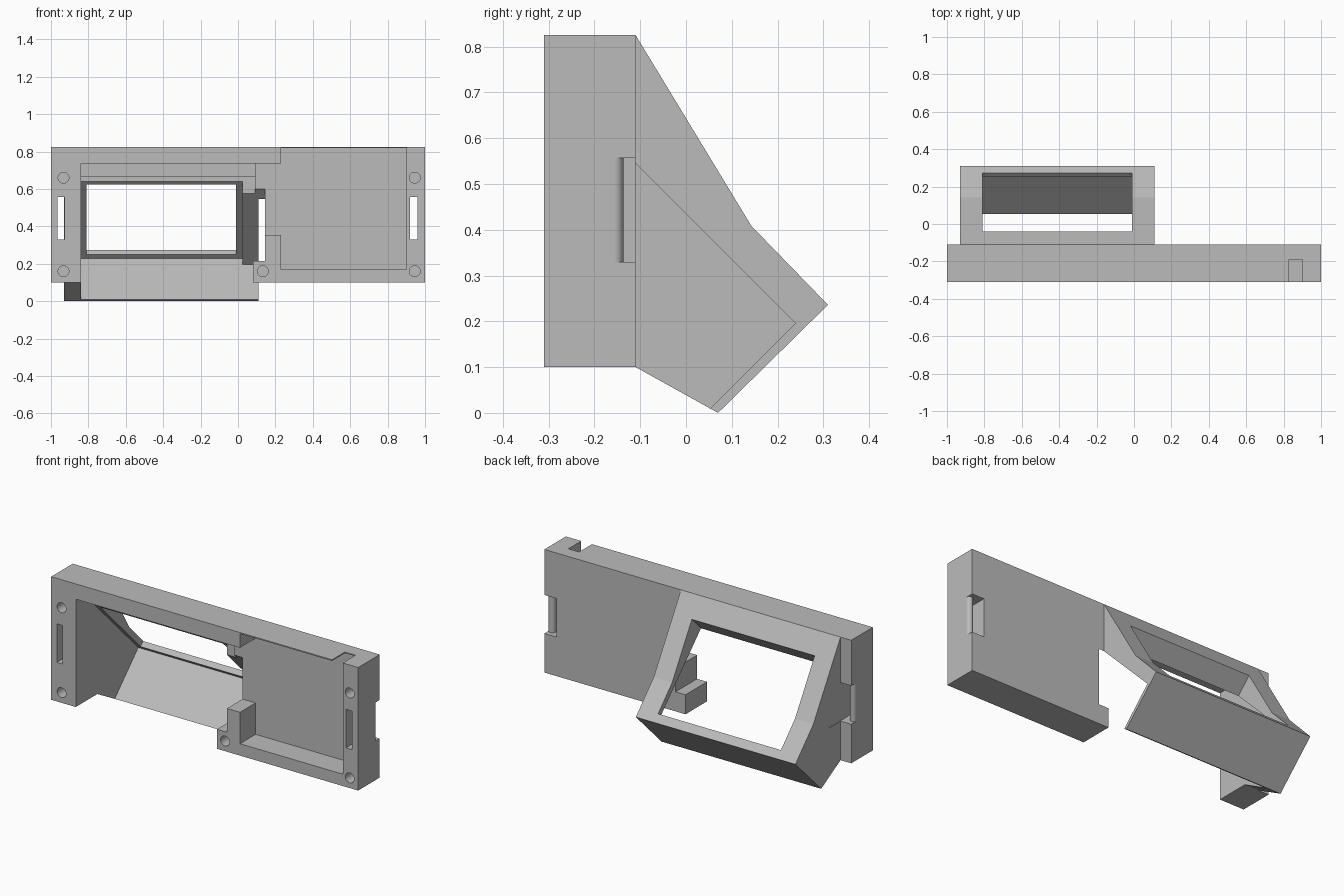
import bpy, bmesh

cube = bpy.data.objects.get("Cube")
if cube:
    bpy.data.objects.remove(cube, do_unlink=True)

grey = bpy.data.materials.new("plain grey")
grey.use_nodes = True
grey.diffuse_color = (0.5, 0.5, 0.5, 1)
grey.node_tree.nodes["Principled BSDF"].inputs["Base Color"].default_value = grey.diffuse_color


def prism(name, x0, x1, profile):
    """Extrude a (y, z) profile from x0 to x1."""
    bm = bmesh.new()
    face = bm.faces.new([bm.verts.new((x0, y, z)) for y, z in profile])
    new = bmesh.ops.extrude_face_region(bm, geom=[face])["geom"]
    verts = [v for v in new if isinstance(v, bmesh.types.BMVert)]
    bmesh.ops.translate(bm, verts=verts, vec=(x1 - x0, 0, 0))
    bmesh.ops.recalc_face_normals(bm, faces=bm.faces)
    mesh = bpy.data.meshes.new(name)
    bm.to_mesh(mesh)
    bm.free()
    mesh.materials.append(grey)
    obj = bpy.data.objects.new(name, mesh)
    bpy.context.collection.objects.link(obj)
    return obj


def box(name, x0, x1, y0, y1, z0, z1):
    return prism(name, x0, x1, [(y0, z0), (y1, z0), (y1, z1), (y0, z1)])


def tilted_box(name, x0, x1, s0, s1, d0, d1):
    """Box turned 45 degrees: s = y + z, d = z - y."""
    corners = [(s0, d0), (s1, d0), (s1, d1), (s0, d1)]
    return prism(name, x0, x1, [((s - d) / 2, (s + d) / 2) for s, d in corners])


def cylinder(name, radius, depth, location, rotation=(0, 0, 0)):
    bpy.ops.mesh.primitive_cylinder_add(vertices=32, radius=radius, depth=depth,
                                        location=location, rotation=rotation)
    obj = bpy.context.object
    obj.name = name
    obj.data.materials.append(grey)
    return obj


def combine(target, tool, operation="DIFFERENCE"):
    """Apply a boolean and discard the tool."""
    tool.hide_render = True
    mod = target.modifiers.new("bool", "BOOLEAN")
    mod.operation, mod.solver, mod.object = operation, "EXACT", tool
    bpy.context.view_layer.update()
    graph = bpy.context.evaluated_depsgraph_get()
    mesh = bpy.data.meshes.new_from_object(target.evaluated_get(graph))
    target.modifiers.clear()
    target.data = mesh
    bpy.data.objects.remove(tool, do_unlink=True)


FRONT, BACK, FLOOR = -0.31, -0.11, -0.165

# Long front frame with the angled display hood on its back
body = box("display_housing", -1, 1, FRONT, BACK, 0.10, 0.825)
hood = prism("hood", -0.93, 0.11, [(-0.2, 0.8), (BACK, 0.825), (0.143, 0.408),
             (0.31, 0.236), (0.07, 0), (BACK, 0.10), (-0.2, 0.12)])
combine(body, hood, "UNION")

# Front pockets: circuit bay, display bay and its shallow steps
combine(body, box("bay", 0.23, 0.90, -0.4, FLOOR, 0.17, 0.818))
combine(body, box("bay", -0.84, 0.24, -0.4, FLOOR, 0.355, 0.735))
combine(body, box("step", -0.84, 0.09, -0.4, -0.15, 0.66, 0.735))
combine(body, box("step", -0.84, 0.09, -0.4, -0.14, 0.5, 0.665))

# Slanted hood cavity, open underneath and on one side
combine(body, tilted_box("cavity", -0.84, 0.08, -0.8, 0.435, -0.043, 0.96))
combine(body, prism("side_opening", 0.079, 0.145, [(-0.45, 0.215), (BACK, 0.215),
        (BACK, -0.153), (0.239, 0.196), (-0.26, 0.695), (-0.45, 0.695)]))

# Display seat and window
combine(body, tilted_box("seat", -0.84, 0.025, 0.3, 0.5, -0.043, 0.78))
combine(body, tilted_box("window", -0.81, -0.01, 0.4, 1, 0, 0.75))

# Cable notch in the top edge
combine(body, box("notch", 0.83, 0.90, -0.4, -0.19, 0.78, 0.9))

# Blind screw holes in the front
for x, z in [(-0.933, 0.66), (-0.933, 0.16), (0.945, 0.66), (0.945, 0.16), (0.133, 0.16)]:
    combine(body, cylinder("hole", 0.029, 0.2, (x, FRONT, z), (1.5708, 0, 0)))

# Strap slots at both ends, with a recess behind and a rounded bar
for side, inner, outer in [("left", 0.92, 0.96), ("right", -0.927, -0.964)]:
    sign = 1 if inner > 0 else -1
    combine(body, box("slot", *sorted((inner, outer)), -0.4, 0, 0.33, 0.557))
    combine(body, box("recess", *sorted((inner, sign * 1.1)), -0.157, 0, 0.33, 0.557))
    bar = cylinder(side + "_strap_bar", (1 - abs(outer)) / 2, 0.227,
                   ((outer + sign) / 2, -0.157, 0.4435))
    bar.select_set(True)
    bpy.ops.object.shade_smooth_by_angle()
